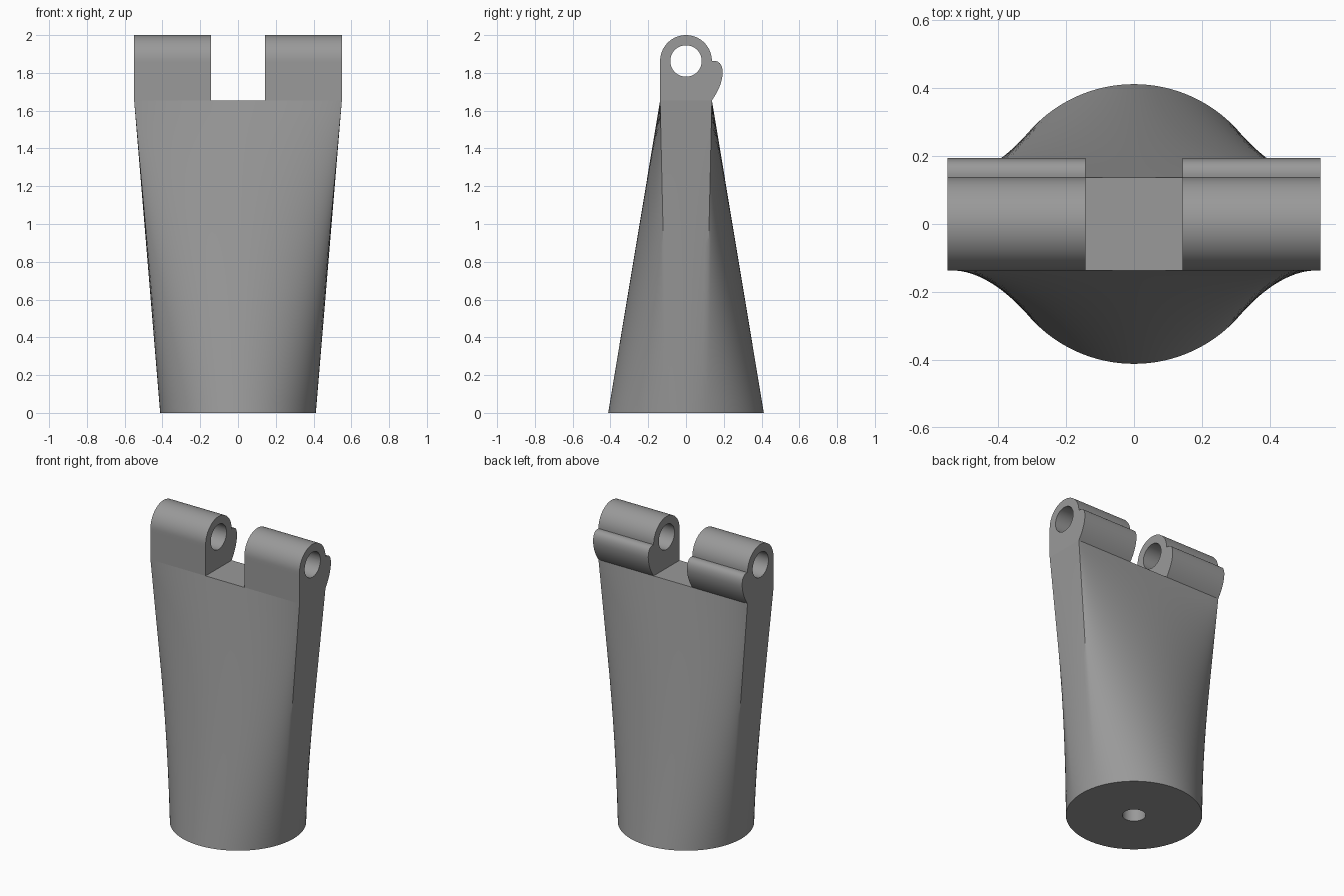
import bpy, bmesh, math
from mathutils import Vector
from mathutils.geometry import interpolate_bezier

if "Cube" in bpy.data.objects:
    bpy.data.objects.remove(bpy.data.objects["Cube"])

HX, HY, TOP, R = 0.55, 0.137, 1.655, 0.412    # neck half sizes, neck height, base radius
AXIS_Z, PIN_R = 1.863, 0.083                  # hinge pin hole

grey = bpy.data.materials.new("plain grey")
grey.diffuse_color = (0.32, 0.32, 0.32, 1)
grey.use_nodes = True
grey.node_tree.nodes["Principled BSDF"].inputs["Base Color"].default_value = grey.diffuse_color


def loft(name, rings, cap=False, loop=False):
    """Skin a list of equal-length rings with quads."""
    bm = bmesh.new()
    vs = [[bm.verts.new(p) for p in ring] for ring in rings]
    n = len(vs[0])
    pairs = list(zip(vs, vs[1:])) + ([(vs[-1], vs[0])] if loop else [])
    for a, b in pairs:
        for i in range(n):
            j = (i + 1) % n
            bm.faces.new((a[i], a[j], b[j], b[i]))
    if cap:
        bm.faces.new(vs[0])
        bm.faces.new(vs[-1])
    bmesh.ops.recalc_face_normals(bm, faces=bm.faces)
    me = bpy.data.meshes.new(name)
    bm.to_mesh(me)
    bm.free()
    me.materials.append(grey)
    ob = bpy.data.objects.new(name, me)
    bpy.context.collection.objects.link(ob)
    bpy.ops.object.select_all(action='DESELECT')
    ob.select_set(True)
    bpy.context.view_layer.objects.active = ob
    bpy.ops.object.shade_smooth_by_angle(angle=math.radians(30))
    return ob


# Body: round base blending into a rectangular neck, with a blind hole below
corner = math.atan2(HY, HX)
stops = [-corner, corner, math.pi - corner, math.pi + corner, 2 * math.pi - corner]
angles = []
for a, b, n in zip(stops, stops[1:], (12, 48, 12, 48)):
    angles += [a + (b - a) * i / n for i in range(n)]


def circle(r, z):
    return [Vector((r * math.cos(a), r * math.sin(a), z)) for a in angles]


def rectangle(z):
    """Each base point slides straight across to its share of the matching side."""
    def side(v, v_corner, half):
        return half * max(-1, min(1, v / v_corner))
    return [Vector((side(math.cos(a), math.cos(corner), HX),
                    side(math.sin(a), math.sin(corner), HY), z)) for a in angles]


base, neck = circle(R, 0), rectangle(TOP)
STEPS = 24
walls = [[p.lerp(q, i / STEPS) for p, q in zip(base, neck)] for i in range(STEPS + 1)]
loft("body", [circle(0.071, 0.4), circle(0.071, 0)] + walls, cap=True)


# Hinge lug outline in (y, z): rounded top, straight front, rounded stop at the back
def line(a, b, n):
    return [Vector(a).lerp(Vector(b), i / n) for i in range(n)]


outline = [Vector((HY * math.cos(math.pi * i / 32), AXIS_Z + HY * math.sin(math.pi * i / 32)))
           for i in range(32)]
outline += line((-HY, AXIS_Z), (-HY, TOP), 12)
outline += line((-HY, TOP), (HY, TOP), 16)
curves = [((HY, TOP), (0.17, 1.70), (0.192, 1.75), (0.194, 1.80)),
          ((0.194, 1.80), (0.194, 1.85), (0.17, 1.868), (HY, AXIS_Z))]
for c in curves:
    outline += [p.to_2d() for p in interpolate_bezier(*[Vector(p).to_3d() for p in c], 13)][:-1]

centre = Vector((0, AXIS_Z))
pin_hole = [centre + (p - centre).normalized() * PIN_R for p in outline]

for name, x0, x1 in (("left_hinge_lug", -HX, -0.143), ("right_hinge_lug", 0.143, HX)):
    rings = [[(x, p.x, p.y) for p in ring]
             for ring, x in ((outline, x0), (outline, x1), (pin_hole, x1), (pin_hole, x0))]
    loft(name, rings, loop=True)
